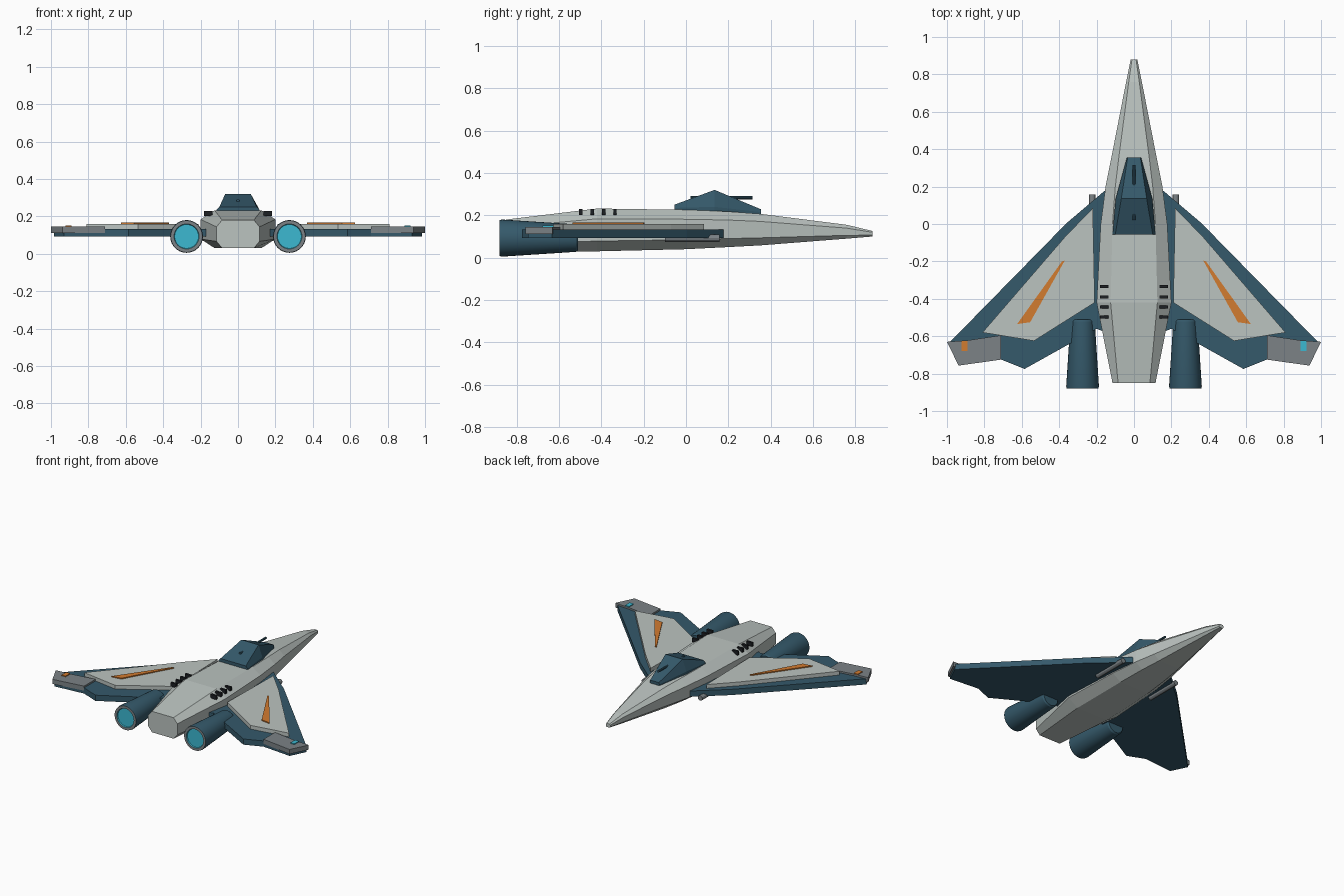
import bpy, bmesh, math
from mathutils import Matrix

if "Cube" in bpy.data.objects:
    bpy.data.objects.remove(bpy.data.objects["Cube"])


def material(name, rgb):
    m = bpy.data.materials.new(name)
    m.diffuse_color = (*rgb, 1)
    m.use_nodes = True
    m.node_tree.nodes["Principled BSDF"].inputs["Base Color"].default_value = m.diffuse_color
    return m


PALE = material("pale grey hull", (0.50, 0.55, 0.53))
BLUE = material("deep blue", (0.035, 0.10, 0.145))
GREY = material("mid grey", (0.20, 0.225, 0.24))
ORANGE = material("orange", (0.65, 0.20, 0.03))
CYAN = material("cyan glow", (0.045, 0.48, 0.64))
BLACK = material("black vent", (0.012, 0.014, 0.017))


def finish(bm, name, *mats):
    bmesh.ops.recalc_face_normals(bm, faces=bm.faces)
    me = bpy.data.meshes.new(name)
    bm.to_mesh(me)
    bm.free()
    for m in mats:
        me.materials.append(m)
    ob = bpy.data.objects.new(name, me)
    bpy.context.collection.objects.link(ob)
    return ob


def loft(name, rings, mat):
    """Skin closed rings with equal point counts and cap both ends."""
    bm = bmesh.new()
    rows = [[bm.verts.new(p) for p in r] for r in rings]
    n = len(rows[0])
    for a, b in zip(rows, rows[1:]):
        for i in range(n):
            j = (i + 1) % n
            bm.faces.new((a[i], a[j], b[j], b[i]))
    bm.faces.new(rows[0])
    bm.faces.new(rows[-1])
    return finish(bm, name, mat)


def plate(name, outline, z0, z1, mat, side):
    return loft(name, [[(side * x, y, z) for x, y in outline] for z in (z0, z1)], mat)


def box(name, centre, size, mat):
    bm = bmesh.new()
    bmesh.ops.create_cube(bm, size=1, matrix=Matrix.Translation(centre) @ Matrix.Diagonal((*size, 1)))
    return finish(bm, name, mat)


def lathe_y(name, x, z, profile, mats, rule, n=32):
    """Turn (radius, y, material index) steps around an axis along y."""
    bm = bmesh.new()
    rows = [[bm.verts.new((x + r * math.cos(2 * math.pi * i / n), y,
                           z + r * math.sin(2 * math.pi * i / n))) for i in range(n)]
            for r, y in profile]
    for k, (a, b) in enumerate(zip(rows, rows[1:])):
        for i in range(n):
            j = (i + 1) % n
            f = bm.faces.new((a[i], a[j], b[j], b[i]))
            f.material_index = rule[k]
    bm.faces.new(rows[0]).material_index = rule[0]
    bm.faces.new(rows[-1]).material_index = rule[-1]
    ob = finish(bm, name, *mats)
    bpy.ops.object.select_all(action='DESELECT')
    ob.select_set(True)
    bpy.context.view_layer.objects.active = ob
    bpy.ops.object.shade_smooth_by_angle(angle=math.radians(30))
    return ob


# Fuselage: chamfered sections of (y, half width, flat half width, bottom, top)
sections = [(-0.85, 0.115, 0.085, 0.03, 0.18),
            (-0.42, 0.20, 0.125, 0.03, 0.232),
            (0.0, 0.178, 0.115, 0.04, 0.226),
            (0.20, 0.152, 0.10, 0.05, 0.218),
            (0.35, 0.122, 0.082, 0.058, 0.207),
            (0.76, 0.042, 0.028, 0.09, 0.155),
            (0.88, 0.018, 0.011, 0.10, 0.126)]


def octagon(y, w, f, b, t):
    c = 0.24 * (t - b)
    half = [(f, b), (w, b + c), (w, t - c), (f, t)]
    return [(x, y, z) for x, z in half + [(-x, z) for x, z in reversed(half)]]


loft("fuselage", [octagon(*s) for s in sections], PALE)


# Canopy: peaked wedge, (y, base half width, shoulder, top half width, base z, shoulder z, top z)
def canopy_ring(y, w, t, b, s, h):
    half = [(w, b), (w, s), (t, h)]
    return [(x, y, z) for x, z in half + [(-x, z) for x, z in reversed(half)]]


loft("canopy", [canopy_ring(-0.055, 0.115, 0.10, 0.205, 0.235, 0.25),
                canopy_ring(0.135, 0.098, 0.068, 0.195, 0.24, 0.32),
                canopy_ring(0.355, 0.038, 0.034, 0.19, 0.215, 0.228)], BLUE)
lathe_y("canopy_probe", 0, 0.283, [(0.008, 0.022), (0.008, 0.315)], [BLUE], [0], 10)

wing = [(0.10, 0.19), (0.16, 0.175), (0.36, 0.005), (0.985, -0.632), (0.93, -0.745),
        (0.71, -0.725), (0.585, -0.775), (0.20, -0.56), (0.10, -0.60)]
panel = [(0.22, 0.085), (0.21, -0.42), (0.535, -0.625), (0.81, -0.58), (0.37, -0.07)]
stripe = [(0.37, -0.195), (0.385, -0.20), (0.625, -0.535), (0.555, -0.525)]
tip = [(0.71, -0.595), (0.89, -0.622), (1.0, -0.63), (0.938, -0.757), (0.71, -0.725)]

for side, label in ((-1, "left"), (1, "right")):
    # Delta wing with raised panel, painted stripe and tip
    plate(label + "_wing", wing, 0.092, 0.133, BLUE, side)
    plate(label + "_wing_panel", panel, 0.13, 0.16, PALE, side)
    plate(label + "_wing_stripe", stripe, 0.159, 0.167, ORANGE, side)
    plate(label + "_wing_tip", tip, 0.112, 0.145, GREY, side)
    box(label + "_tip_light", (side * 0.905, -0.652, 0.147), (0.032, 0.052, 0.008),
        ORANGE if side < 0 else CYAN)

    # Flared engine with grey rim and glowing nozzle
    lathe_y(label + "_engine", side * 0.275, 0.0925,
            [(0.058, -0.51), (0.065, -0.52), (0.0875, -0.868), (0.085, -0.88),
             (0.067, -0.88), (0.064, -0.872)],
            [BLUE, GREY, CYAN], [0, 0, 0, 1, 2])

    # Gun under the wing root
    lathe_y(label + "_gun", side * 0.223, 0.092, [(0.018, -0.10), (0.018, 0.158)], [GREY], [0], 12)

    # Row of vents on the upper chamfer
    for i in range(4):
        box(f"{label}_vent_{i + 1}", (side * 0.158, -0.335 - 0.054 * i, 0.215),
            (0.045, 0.016, 0.028), BLACK)
